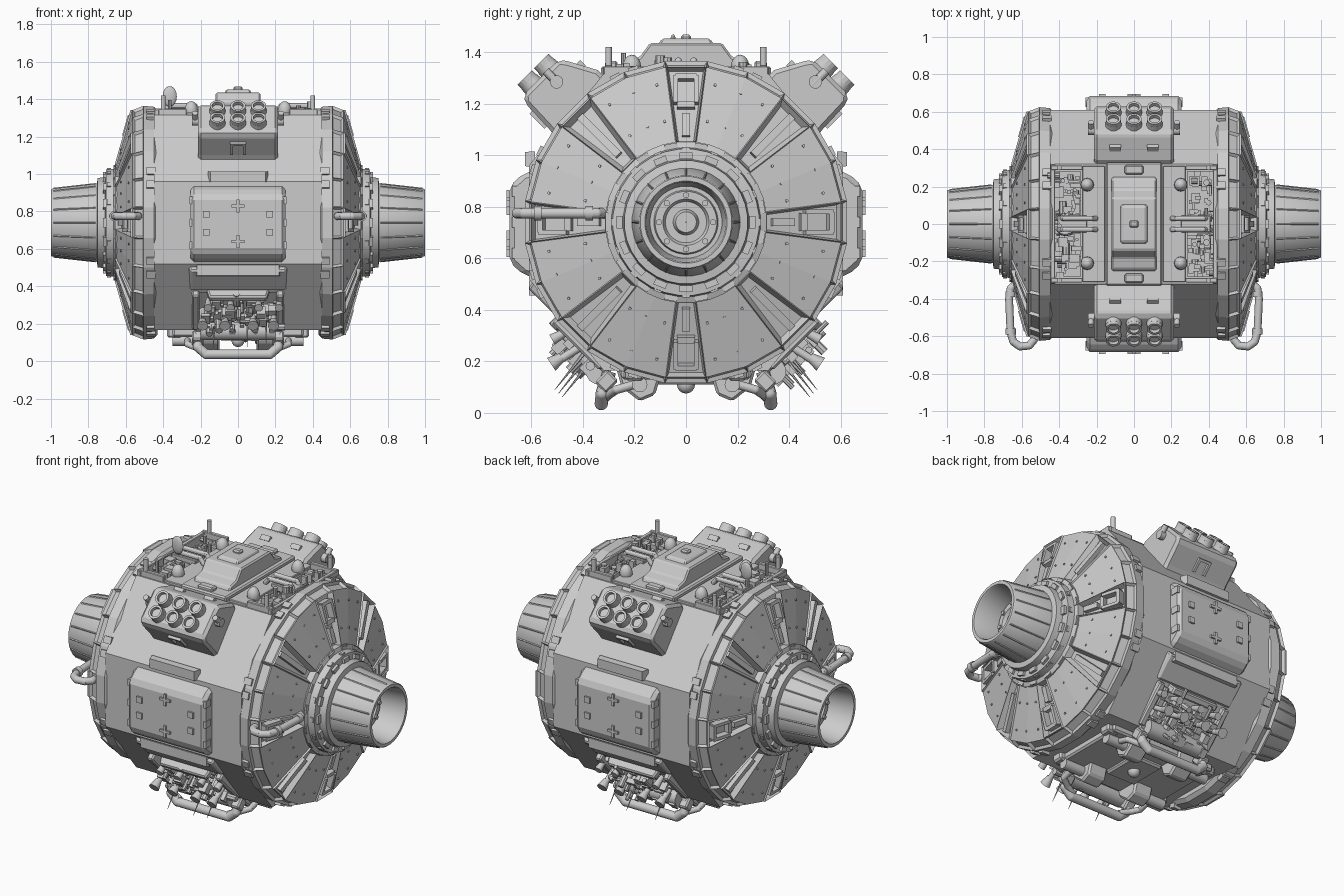
import bpy, bmesh, random
from math import radians, cos, sin, pi
from mathutils import Matrix, Vector

if "Cube" in bpy.data.objects:
    bpy.data.objects.remove(bpy.data.objects["Cube"])

random.seed(4)
ZC = 0.74                                   # height of the main axis
I4 = Matrix.Identity(4)
SIDES_Y = (I4, Matrix.Diagonal((1, -1, 1, 1)))   # front / back
SIDES_X = (I4, Matrix.Diagonal((-1, 1, 1, 1)))   # right / left


def radial(a):
    """Frame on the main axis: local z points outward, 0 = up, 90 = front."""
    return Matrix.Translation((0, 0, ZC)) @ Matrix.Rotation(radians(a), 4, 'X')


def finish(name, bm, bevel=0, smooth=False):
    bmesh.ops.recalc_face_normals(bm, faces=bm.faces)
    me = bpy.data.meshes.new(name)
    bm.to_mesh(me)
    bm.free()
    ob = bpy.data.objects.new(name, me)
    bpy.context.collection.objects.link(ob)
    if bevel:
        m = ob.modifiers.new("bevel", 'BEVEL')
        m.width, m.segments, m.limit_method = bevel, 1, 'ANGLE'
    if smooth:
        bpy.ops.object.select_all(action='DESELECT')
        ob.select_set(True)
        bpy.context.view_layer.objects.active = ob
        bpy.ops.object.shade_smooth_by_angle(angle=radians(35))
    return ob


def box(bm, T, c, s, taper=1.0):
    for v in bmesh.ops.create_cube(bm, size=1)['verts']:
        k = taper if v.co.z > 0 else 1
        v.co = T @ Vector((c[0] + v.co.x * s[0] * k, c[1] + v.co.y * s[1] * k, c[2] + v.co.z * s[2]))


def cyl(bm, T, a, b, r1, r2=None, n=12):
    a, b = Vector(a), Vector(b)
    R = (b - a).to_track_quat('Z', 'Y').to_matrix().to_4x4()
    bmesh.ops.create_cone(bm, cap_ends=True, segments=n, radius1=r1, radius2=r1 if r2 is None else r2,
                          depth=(b - a).length, matrix=T @ Matrix.Translation((a + b) / 2) @ R)


def ball(bm, T, c, s, n=12):
    bmesh.ops.create_uvsphere(bm, u_segments=n, v_segments=8, radius=1,
                              matrix=T @ Matrix.Translation(c) @ Matrix.Diagonal((*s, 1)))


def pipe(bm, T, pts, r):
    for a, b in zip(pts, pts[1:]):
        cyl(bm, T, a, b, r)
    for p in pts[1:-1]:
        ball(bm, T, p, (r, r, r))


def prism(bm, T, pts, x0, x1):
    ends = [[bm.verts.new(T @ Vector((x, y, z))) for y, z in pts] for x in (x0, x1)]
    for e in ends:
        bm.faces.new(e)
    for i in range(len(pts)):
        j = (i + 1) % len(pts)
        bm.faces.new((ends[0][i], ends[0][j], ends[1][j], ends[1][i]))


def lathe(bm, T, prof, n):
    """Closed revolve around the x axis, returns the faces of each band."""
    rings = [[bm.verts.new(T @ Vector((x, r * sin(2 * pi * (k + .5) / n), ZC + r * cos(2 * pi * (k + .5) / n))))
              for k in range(n)] for x, r in prof]
    return [[bm.faces.new((A[k], A[(k + 1) % n], B[(k + 1) % n], B[k])) for k in range(n)]
            for A, B in zip(rings, rings[1:] + rings[:1])]


def greeble(bm, T, xr, yr, zr, n):
    for i in range(n):
        c = [random.uniform(*q) for q in (xr, yr, zr)]
        s = [random.uniform(.015, .06) for _ in range(3)]
        if i % 3:
            box(bm, T, c, s)
        else:
            d = random.choice([(s[0], 0, 0), (0, s[1], 0), (0, 0, s[2])])
            cyl(bm, T, c, Vector(c) + Vector(d) * 1.4, random.uniform(.008, .02), n=8)


# Eight-sided drum with equipment bays cut into it
bm = bmesh.new()
oct_pts = [(.61, .22), (.32, .575), (-.32, .575), (-.61, .22), (-.61, -.22), (-.32, -.575), (.32, -.575), (.61, -.22)]
prism(bm, radial(0), oct_pts, -.45, .45)
drum = finish("drum_body", bm)
bm = bmesh.new()
for S in SIDES_X:
    box(bm, S, (.355, 0, 1.33), (.14, .56, .16))
for S in SIDES_Y:
    box(bm, S @ radial(135), (0, -.04, .64), (.42, .24, .2))
cutter = finish("bay_cutter", bm)
cutter.hide_render = True
cutter.hide_set(True)
mod = drum.modifiers.new("bays", 'BOOLEAN')
mod.operation, mod.object, mod.solver = 'DIFFERENCE', cutter, 'EXACT'

# End shells: 24 sectors, rim windows, and a recessed channel in every third sector
for S, side in zip(SIDES_X, ("right", "left")):
    bm = bmesh.new()
    bands = lathe(bm, S, [(.43, .3), (.43, .605), (.45, .625), (.505, .63), (.565, .607), (.65, .31), (.65, .25)], 24)
    bmesh.ops.recalc_face_normals(bm, faces=bm.faces)
    bm.normal_update()
    bmesh.ops.inset_individual(bm, faces=bands[3], thickness=.014, depth=-.015)
    axis = [f for k, f in enumerate(bands[4]) if (k + 1) % 6 == 0]
    diag = [f for k, f in enumerate(bands[4]) if (k + 1) % 6 == 3]
    bmesh.ops.inset_individual(bm, faces=axis + diag, thickness=.005, depth=.01)
    bmesh.ops.inset_individual(bm, faces=axis, thickness=.012, depth=-.035)
    bmesh.ops.inset_individual(bm, faces=diag, thickness=.024, depth=-.03)
    finish("end_shell_" + side, bm)

    # Channel inserts, rim clips and bolts
    bm = bmesh.new()
    cap = Matrix(((0, -.277, .961, .607), (1, 0, 0, 0), (0, .961, .277, .457), (0, 0, 0, 1)))
    for k in range(8):
        T = S @ radial(45 * k) @ cap
        if k % 2:
            box(bm, T, (0, .02, -.01), (.03, .22, .03))
        else:
            for sx in (-1, 1):
                box(bm, T, (sx * .04, .06, -.005), (.018, .11, .04))
            box(bm, T, (0, .11, -.005), (.08, .02, .04))
            box(bm, T, (0, .0, -.01), (.07, .025, .035))
            box(bm, T, (0, -.08, -.015), (.03, .09, .03))
        for da in (12, 22, 33):
            T2 = S @ radial(45 * k + da) @ cap
            for y in (-.06, .09):
                cyl(bm, T2, (0, y, -.01), (0, y, .006), .006, n=6)
        for da in (-19, 19):
            box(bm, S @ radial(45 * k + da), (.465, 0, .622), (.05, .04, .03))
    finish("channel_fittings_" + side, bm)

    # Hollow docking tube with stepped collar and inner hub
    bm = bmesh.new()
    lathe(bm, S, [(.6, .001), (.6, .315), (.655, .315), (.665, .29), (.705, .285), (.71, .245), (.75, .24), (.755, .21),
                  (.995, .182), (1, .178), (1, .16), (.99, .155), (.84, .14), (.84, .125), (.86, .12), (.86, .09),
                  (.84, .08), (.84, .05), (.87, .04), (.87, .001)], 32)
    finish("docking_tube_" + side, bm, smooth=True)
    bm = bmesh.new()
    for k in range(16):
        T = S @ radial(22.5 * k)
        cyl(bm, T, (.76, 0, .202), (.985, 0, .177), .01, n=4)
        box(bm, T, (.712, 0, .258), (.02, .05, .025))
        box(bm, T, (.69, 0, .283), (.02, .03, .018))
        box(bm, S @ radial(22.5 * k + 11.25), (.655, 0, .295), (.02, .05, .03))
    for k in range(8):
        cyl(bm, S @ radial(45 * k), (.84, 0, .105), (.87, 0, .105), .012, n=8)
    finish("tube_ribs_" + side, bm)

    # Bent grab pipe on the front of each end
    bm = bmesh.new()
    T = S @ Matrix.Translation((0, 0, .775))
    pipe(bm, T, [(.62, -.31, 0), (.66, -.345, 0), (.668, -.4, 0), (.66, -.58, 0), (.645, -.63, 0), (.61, -.655, 0),
                 (.56, -.65, 0), (.535, -.62, 0), (.53, -.58, 0)], .021)
    for y in (-.36, -.56):
        cyl(bm, T, (.66, y, 0), (.66, y - .03, 0), .028)
    finish("grab_pipe_" + side, bm, smooth=True)

# Top deck: raised hatch between two open bays
bm = bmesh.new()
box(bm, I4, (0, 0, 1.31), (.3, .66, .07))
prism(bm, I4, [(-.26, 1.33), (-.24, 1.365), (-.18, 1.38), (-.14, 1.435), (.14, 1.435), (.18, 1.38), (.24, 1.365), (.26, 1.33)],
      -.12, .12)
box(bm, I4, (0, 0, 1.44), (.15, .22, .025), .85)
box(bm, I4, (0, 0, 1.455), (.05, .04, .025))
for y in (-.29, .29):
    box(bm, I4, (0, y, 1.35), (.1, .05, .03))
finish("top_hatch", bm, bevel=.008)
bm = bmesh.new()
for S in SIDES_X:
    box(bm, S, (.215, 0, 1.305), (.12, .62, .05))
    box(bm, S, (.435, 0, 1.32), (.025, .64, .05))
    for y in (-.3, .3):
        box(bm, S, (.36, y, 1.32), (.17, .025, .06))
    box(bm, S, (.33, 0, 1.33), (.16, .09, .04))
    for y in (-.03, .03):
        pipe(bm, S, [(.2, y, 1.33), (.23, y, 1.365), (.37, y, 1.365), (.41, y, 1.3)], .014)
finish("top_bay_frames", bm, bevel=.004)
bm = bmesh.new()
for S in SIDES_X:
    greeble(bm, S, (.3, .41), (-.27, .27), (1.25, 1.33), 90)
finish("top_bay_machinery", bm)
bm = bmesh.new()
for S in SIDES_X:
    for y in (-.21, .21):
        ball(bm, S, (.25, y, 1.34), (.036, .036, .05))
        cyl(bm, S, (.4, y * 1.43, 1.3), (.4, y * 1.43, 1.42), .013)
finish("sensor_domes", bm, smooth=True)

for S, side in zip(SIDES_Y, ("front", "back")):
    # Six-tube launcher on the upper diagonal
    T = S @ radial(45)
    bm = bmesh.new()
    prism(bm, T, [(-.13, .56), (-.12, .63), (-.115, .77), (-.095, .795), (.095, .795), (.115, .77), (.175, .66), (.175, .56)],
          -.215, .215)
    finish("launcher_box_" + side, bm, bevel=.028)
    bm = bmesh.new()
    for x in (-.11, 0, .11):
        for t in (-.045, .045):
            cyl(bm, T, (x, t, .78), (x, t, .818), .045, .041, 16)
            for a in range(16):                         # open muzzle ring
                w = a * pi / 8
                box(bm, T @ Matrix.Translation((x, t, .825)) @ Matrix.Rotation(w, 4, 'Z'), (.034, 0, 0), (.012, .016, .03))
    for sx in (-1, 1):
        cyl(bm, T, (sx * .2, .03, .74), (sx * .245, .03, .74), .026)
        cyl(bm, T, (sx * .23, .03, .72), (sx * .23, .03, .8), .016)
    finish("launcher_tubes_" + side, bm, smooth=True)
    bm = bmesh.new()
    for sx in (-1, 1):
        box(bm, T, (sx * .035, -.122, .68), (.015, .02, .07))
        box(bm, T, (sx * .1, .14, .72), (.06, .03, .03))
    box(bm, T, (0, -.122, .72), (.085, .02, .015))
    finish("launcher_trim_" + side, bm)

    # Bulging side door with hinges
    T = S @ radial(90)
    bm = bmesh.new()
    prism(bm, T, [(-.215, .58), (-.205, .63), (-.155, .685), (.14, .685), (.19, .63), (.2, .58)], -.255, .255)
    finish("side_door_" + side, bm, bevel=.02)
    bm = bmesh.new()
    box(bm, T, (0, .245, .605), (.32, .06, .04), .92)
    box(bm, T, (0, -.255, .59), (.46, .06, .04), .95)
    for y in (-.1, .09):
        box(bm, T, (0, y, .69), (.07, .015, .012))
        box(bm, T, (0, y, .69), (.015, .07, .012))
        for x in (-.17, .17):
            box(bm, T, (x, y * .5, .69), (.035, .035, .012))
    for x in (-.25, .25):
        for y in (-.12, 0, .12):
            box(bm, T, (x, y, .65), (.02, .04, .05))
    finish("door_fittings_" + side, bm)

    # Lower machinery bay: surround, machinery, looped pipe, nozzles and spikes
    T = S @ radial(135)
    bm = bmesh.new()
    box(bm, T, (0, .175, .58), (.56, .17, .07), .9)
    box(bm, T, (0, .075, .62), (.34, .045, .07), .9)
    box(bm, T, (0, -.175, .6), (.46, .04, .08))
    for sx in (-1, 1):
        box(bm, T, (sx * .225, -.04, .605), (.04, .26, .08))
        box(bm, T, (sx * .215, -.22, .655), (.06, .06, .07))
    finish("lower_bay_frame_" + side, bm, bevel=.008)
    bm = bmesh.new()
    greeble(bm, T, (-.19, .19), (-.19, .04), (.56, .69), 130)
    finish("lower_bay_machinery_" + side, bm)
    bm = bmesh.new()
    pipe(bm, T, [(-.21, -.2, .62), (-.215, -.24, .7), (-.17, -.265, .73), (.17, -.265, .73),
                 (.215, -.24, .7), (.21, -.2, .62)], .026)
    cyl(bm, T, (-.2, -.17, .65), (.2, -.17, .65), .05)
    for x in (-.19, -.07, .08, .19):
        cyl(bm, T, (x, -.06, .6), (x, -.03, .73), .016)
        cyl(bm, T, (x, -.03, .71), (x, -.02, .76), .018, .03)
        cyl(bm, T, (x + .03, .02, .6), (x + .03, .045, .69), .012, .022)
    for x, t in ((-.13, -.12), (.05, -.1), (.15, -.08)):
        cyl(bm, T, (x, t, .64), (x, t - .02, .82), .008, .001, 6)
    finish("lower_pipes_" + side, bm, smooth=True)

# Underside plate with four clamp pods
bm = bmesh.new()
box(bm, I4, (0, 0, .155), (.7, .5, .05))
box(bm, I4, (0, 0, .13), (.2, .24, .04))
for SX in SIDES_X:
    for SY in SIDES_Y:
        T = SX @ SY
        prism(bm, T, [(-.27, .17), (-.25, .1), (-.18, .045), (-.12, .07), (-.09, .17)], .1, .22)
        box(bm, T, (.34, -.2, .15), (.08, .07, .05))
finish("underside_clamps", bm, bevel=.01)
bm = bmesh.new()
ball(bm, I4, (0, 0, .11), (.035, .035, .035))
for SX in SIDES_X:
    for SY in SIDES_Y:
        cyl(bm, SX @ SY, (.1, -.18, .11), (.35, -.18, .11), .03)
        pipe(bm, SX @ SY, [(.27, -.2, .11), (.27, -.27, .09), (.22, -.3, .07), (.16, -.32, .05)], .017)
# Flat paddle antenna on the left of the deck
ball(bm, I4, (-.365, -.05, 1.415), (.038, .014, .055))
finish("underside_joints_and_paddle", bm, smooth=True)
